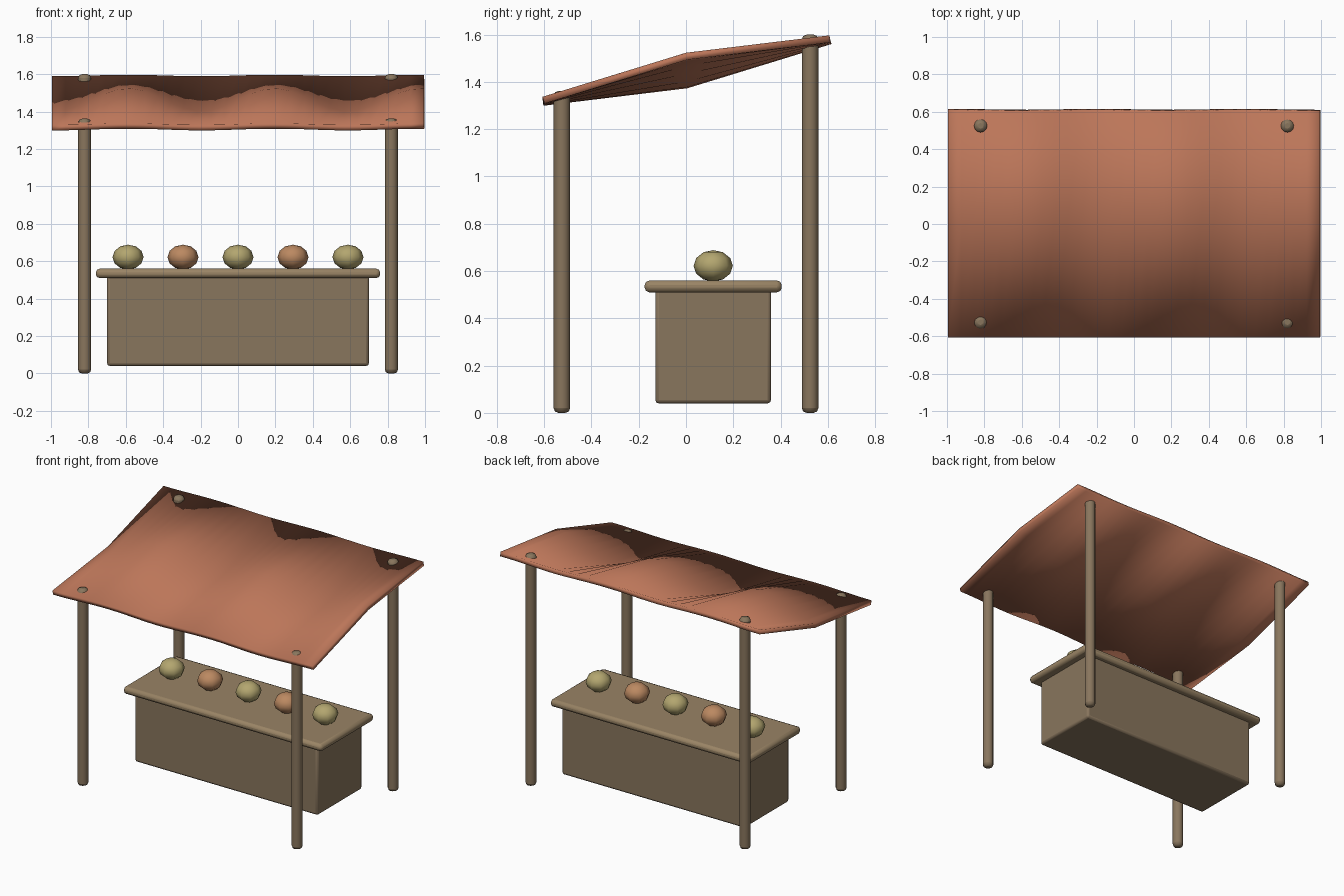
import bpy, bmesh, math
from mathutils import Matrix

if "Cube" in bpy.data.objects:
    bpy.data.objects.remove(bpy.data.objects["Cube"])


def material(name, rgb):
    m = bpy.data.materials.new(name)
    m.diffuse_color = (*rgb, 1)
    m.use_nodes = True
    m.node_tree.nodes["Principled BSDF"].inputs["Base Color"].default_value = m.diffuse_color
    return m


WOOD = material("wood", (0.25, 0.18, 0.11))
TOP_WOOD = material("light_wood", (0.32, 0.23, 0.13))
CLOTH = material("cloth", (0.50, 0.18, 0.10))
YELLOW = material("yellow_fruit", (0.45, 0.38, 0.16))
ORANGE = material("orange_fruit", (0.50, 0.25, 0.12))


def add_object(name, bm, mat, bevel=0.0):
    mesh = bpy.data.meshes.new(name)
    bm.to_mesh(mesh)
    bm.free()
    ob = bpy.data.objects.new(name, mesh)
    bpy.context.collection.objects.link(ob)
    mesh.materials.append(mat)
    if bevel:
        mod = ob.modifiers.new("rounded_edges", "BEVEL")
        mod.width = bevel
        mod.segments = 2
        mod.limit_method = "ANGLE"
        mod.angle_limit = math.radians(50)
    bpy.ops.object.select_all(action="DESELECT")
    ob.select_set(True)
    bpy.context.view_layer.objects.active = ob
    bpy.ops.object.shade_smooth_by_angle(angle=math.radians(45))
    return ob


def box(name, lo, hi, mat, bevel):
    bm = bmesh.new()
    size = [b - a for a, b in zip(lo, hi)]
    mid = [(a + b) / 2 for a, b in zip(lo, hi)]
    bmesh.ops.create_cube(bm, size=1, matrix=Matrix.Translation(mid) @ Matrix.Diagonal((*size, 1)))
    return add_object(name, bm, mat, bevel)


def post(name, x, y, height):
    bm = bmesh.new()
    bmesh.ops.create_cone(bm, cap_ends=True, segments=12, radius1=0.035, radius2=0.035,
                          depth=height, matrix=Matrix.Translation((x, y, height / 2)))
    return add_object(name, bm, WOOD, 0.02)


# Counter body and overhanging top
box("counter_body", (-0.70, -0.13, 0.04), (0.70, 0.36, 0.53), WOOD, 0.015)
box("counter_top", (-0.76, -0.175, 0.51), (0.76, 0.405, 0.56), TOP_WOOD, 0.02)

# Four posts, taller at the back, tips just poking through the cloth
for side, x in (("left", -0.82), ("right", 0.82)):
    post("front_post_" + side, x, -0.525, 1.362)
    post("back_post_" + side, x, 0.525, 1.60)

# Sloping cloth canopy, rippled across its middle line
bm = bmesh.new()
bmesh.ops.create_grid(bm, x_segments=28, y_segments=2, size=1)
for v in bm.verts:
    x, t = v.co.x, v.co.y
    ripple = 0.057 * (1 - abs(t)) + 0.004
    v.co = (x * 0.995, t * 0.607, 1.463 + 0.130 * t + ripple * math.sin(8 * x))
canopy = add_object("canopy", bm, CLOTH)
solid = canopy.modifiers.new("thickness", "SOLIDIFY")
solid.thickness = 0.03
solid.offset = -1

# Row of faceted fruit on the counter
for i in range(5):
    bm = bmesh.new()
    place = Matrix.Translation(((i - 2) * 0.294, 0.115, 0.622)) @ Matrix.Diagonal((1, 1, 0.8, 1))
    bmesh.ops.create_uvsphere(bm, u_segments=8, v_segments=6, radius=0.083, matrix=place)
    add_object(f"fruit_{i + 1}", bm, ORANGE if i % 2 else YELLOW)
